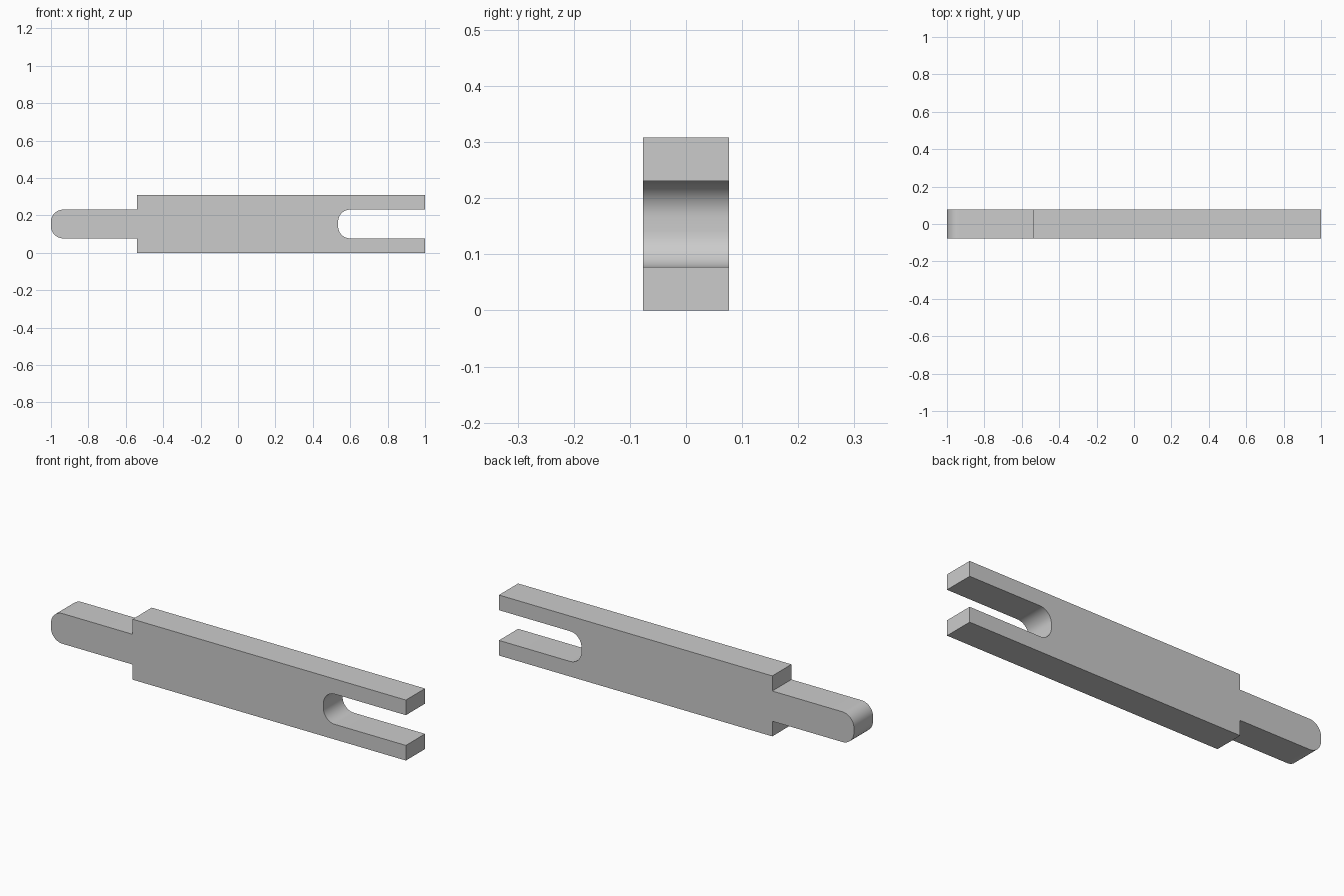
import bpy
import bmesh
from math import sin, cos, pi

if "Cube" in bpy.data.objects:
    bpy.data.objects.remove(bpy.data.objects["Cube"], do_unlink=True)

HEIGHT = 0.308
THICK = 0.154
LOW, HIGH = HEIGHT / 4, HEIGHT * 3 / 4   # tongue and slot edges
SHOULDER = -0.54
SLOT_END = 0.535
RADIUS = 0.065
STEPS = 12

grey = bpy.data.materials.new("plain grey")
grey.use_nodes = True
colour = (0.6, 0.6, 0.6, 1)
grey.diffuse_color = colour
grey.node_tree.nodes["Principled BSDF"].inputs["Base Color"].default_value = colour


def rounded_end(x):
    """Rounded end facing -x, from the lower edge to the upper edge."""
    points = []
    for z, start in ((LOW + RADIUS, 1.5 * pi), (HIGH - RADIUS, pi)):
        for i in range(STEPS + 1):
            a = start - i / STEPS * pi / 2
            points.append((x + RADIUS + RADIUS * cos(a), z + RADIUS * sin(a)))
    return points


# Outline of the link: forked end, body, then rounded tongue
profile = [(1, LOW), (1, 0), (SHOULDER, 0), (SHOULDER, LOW)]
profile += rounded_end(-1)
profile += [(SHOULDER, HIGH), (SHOULDER, HEIGHT), (1, HEIGHT), (1, HIGH)]
profile += reversed(rounded_end(SLOT_END))

# Extrude the outline through the thickness
bm = bmesh.new()
face = bm.faces.new([bm.verts.new((x, -THICK / 2, z)) for x, z in profile])
extruded = bmesh.ops.extrude_face_region(bm, geom=[face], use_keep_orig=True)
moved = [v for v in extruded["geom"] if isinstance(v, bmesh.types.BMVert)]
bmesh.ops.translate(bm, verts=moved, vec=(0, THICK, 0))
bmesh.ops.recalc_face_normals(bm, faces=bm.faces)
mesh = bpy.data.meshes.new("forked_link_bar")
bm.to_mesh(mesh)
bm.free()
mesh.materials.append(grey)

bar = bpy.data.objects.new("forked_link_bar", mesh)
bpy.context.collection.objects.link(bar)
bpy.ops.object.select_all(action="DESELECT")
bar.select_set(True)
bpy.context.view_layer.objects.active = bar
bpy.ops.object.shade_smooth_by_angle(angle=pi / 6)
